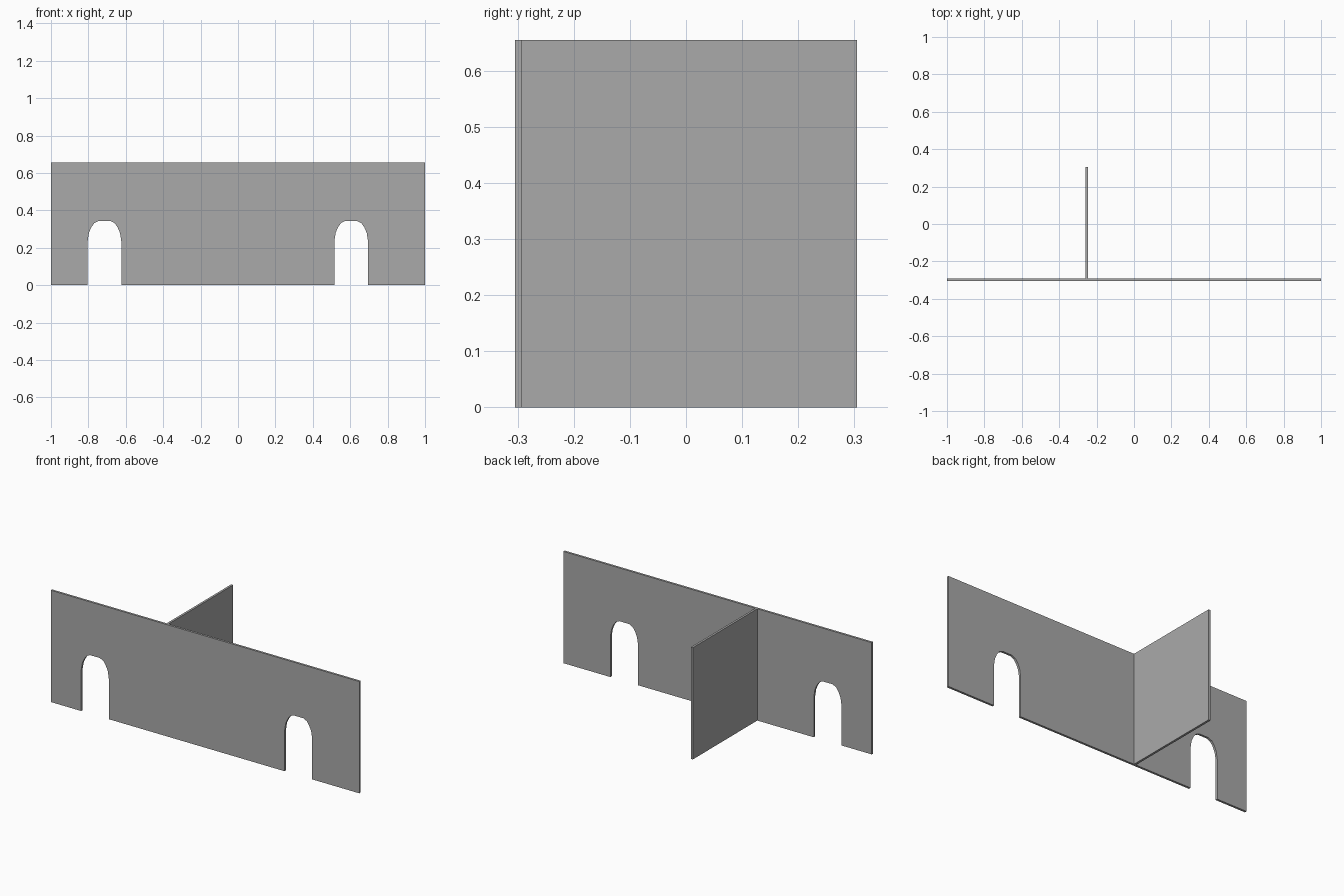
import bpy
import bmesh

cube = bpy.data.objects.get("Cube")
if cube:
    bpy.data.objects.remove(cube, do_unlink=True)

HEIGHT = 0.655
FRONT, INNER, BACK = -0.305, -0.292, 0.305

# Plain grey for both panels
grey = bpy.data.materials.new("plain_grey")
grey.use_nodes = True
colour = (0.4, 0.4, 0.4, 1)
grey.diffuse_color = colour
grey.node_tree.nodes["Principled BSDF"].inputs["Base Color"].default_value = colour


def extruded_panel(name, outline, offset):
    """Fill a closed outline and extrude it along offset."""
    bm = bmesh.new()
    face = bm.faces.new([bm.verts.new(p) for p in outline])
    result = bmesh.ops.extrude_face_region(bm, geom=[face], use_keep_orig=True)
    moved = [g for g in result["geom"] if isinstance(g, bmesh.types.BMVert)]
    bmesh.ops.translate(bm, verts=moved, vec=offset)
    bmesh.ops.recalc_face_normals(bm, faces=bm.faces)
    mesh = bpy.data.meshes.new(name)
    bm.to_mesh(mesh)
    bm.free()
    mesh.materials.append(grey)
    obj = bpy.data.objects.new(name, mesh)
    bpy.context.collection.objects.link(obj)
    return obj


# Half of the doorway arch, mirrored about its centre line
half_arch = [(0.09, 0), (0.09, 0.235), (0.083, 0.28), (0.07, 0.31),
             (0.054, 0.332), (0.032, 0.343)]


def arch(centre):
    left = [(centre - x, z) for x, z in half_arch]
    right = [(centre + x, z) for x, z in reversed(half_arch)]
    return left + right


# Long front wall with two arched doorways
outline = [(-1, 0)] + arch(-0.714) + arch(0.605) + [(1, 0), (1, HEIGHT), (-1, HEIGHT)]
extruded_panel("front_wall", [(x, FRONT, z) for x, z in outline], (0, INNER - FRONT, 0))

# Dividing wall running back from the front wall
side = [(INNER, 0), (BACK, 0), (BACK, HEIGHT), (INNER, HEIGHT)]
extruded_panel("dividing_wall", [(-0.258, y, z) for y, z in side], (0.013, 0, 0))
